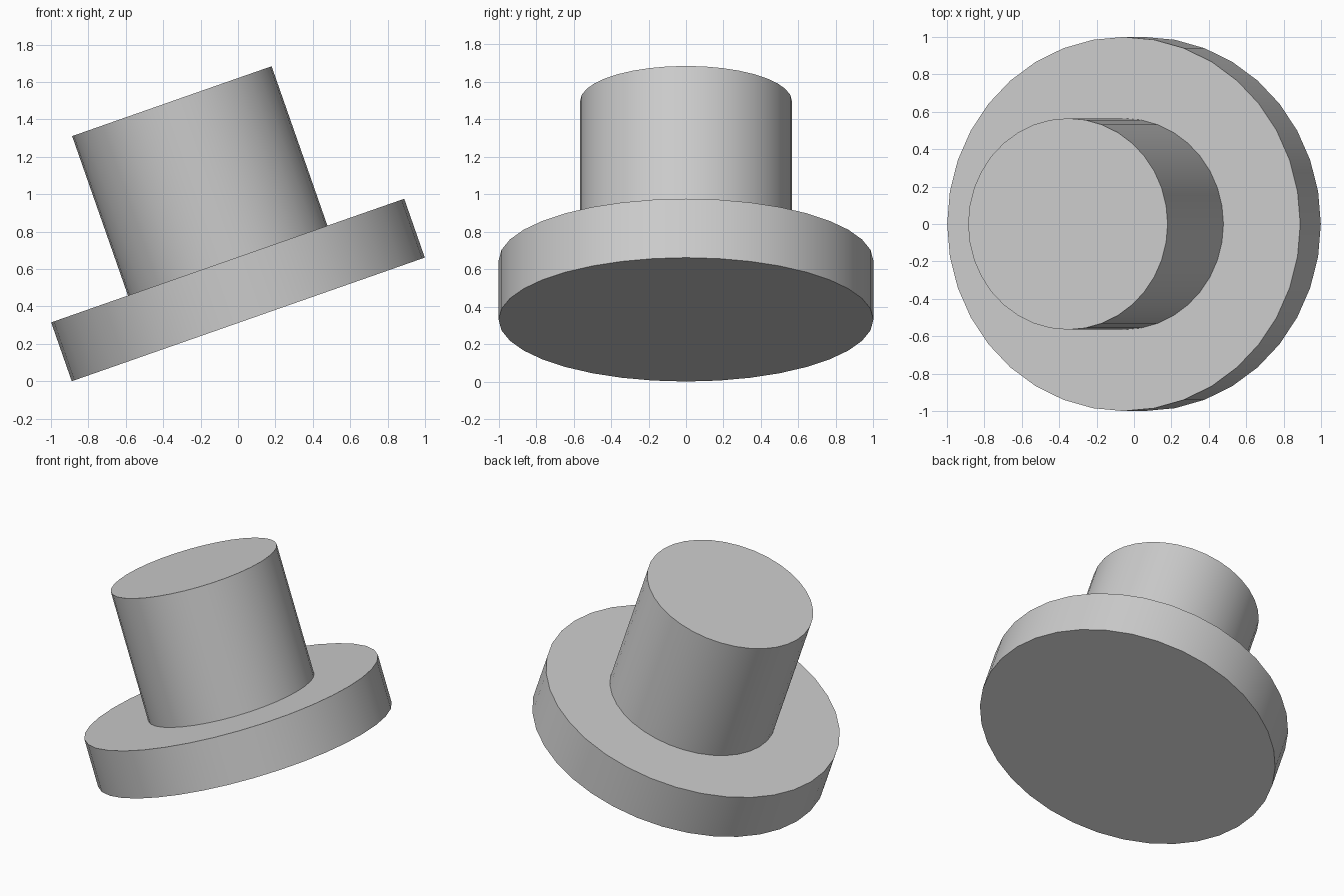
import bpy, bmesh
from math import radians, pi
from mathutils import Matrix, Vector

cube = bpy.data.objects.get("Cube")
if cube:
    bpy.data.objects.remove(cube, do_unlink=True)

SIDES = 36
FLANGE_R, FLANGE_H = 1.0, 0.333
POST_R, POST_H = 0.565, 0.903
TILT = radians(-19.3)
BASE_CENTRE = Vector((0.055, 0, 0.331))

# Plain grey finish
grey = bpy.data.materials.new("plain grey")
grey.use_nodes = True
colour = (0.604, 0.604, 0.604, 1)
grey.diffuse_color = colour
grey.node_tree.nodes["Principled BSDF"].inputs["Base Color"].default_value = colour

# Wide flange and narrow post, turned as one closed solid
profile = [(0, 0), (FLANGE_R, 0), (FLANGE_R, FLANGE_H), (POST_R, FLANGE_H),
           (POST_R, FLANGE_H + POST_H), (0, FLANGE_H + POST_H)]
bm = bmesh.new()
verts = [bm.verts.new((r, 0, z)) for r, z in profile]
edges = [bm.edges.new(pair) for pair in zip(verts, verts[1:])]
bmesh.ops.spin(bm, geom=verts + edges, axis=(0, 0, 1), cent=(0, 0, 0),
               angle=2 * pi, steps=SIDES, use_duplicate=False)
bmesh.ops.remove_doubles(bm, verts=bm.verts, dist=0.0001)
bmesh.ops.dissolve_limit(bm, angle_limit=radians(1), verts=bm.verts, edges=bm.edges)
bmesh.ops.recalc_face_normals(bm, faces=bm.faces)

# Lean the whole piece towards its right
bm.transform(Matrix.Translation(BASE_CENTRE) @ Matrix.Rotation(TILT, 4, "Y"))
mesh = bpy.data.meshes.new("flanged_post")
bm.to_mesh(mesh)
bm.free()
mesh.materials.append(grey)

post = bpy.data.objects.new("flanged_post", mesh)
bpy.context.collection.objects.link(post)
bpy.ops.object.select_all(action="DESELECT")
post.select_set(True)
bpy.context.view_layer.objects.active = post
bpy.ops.object.shade_smooth_by_angle(angle=radians(30))
